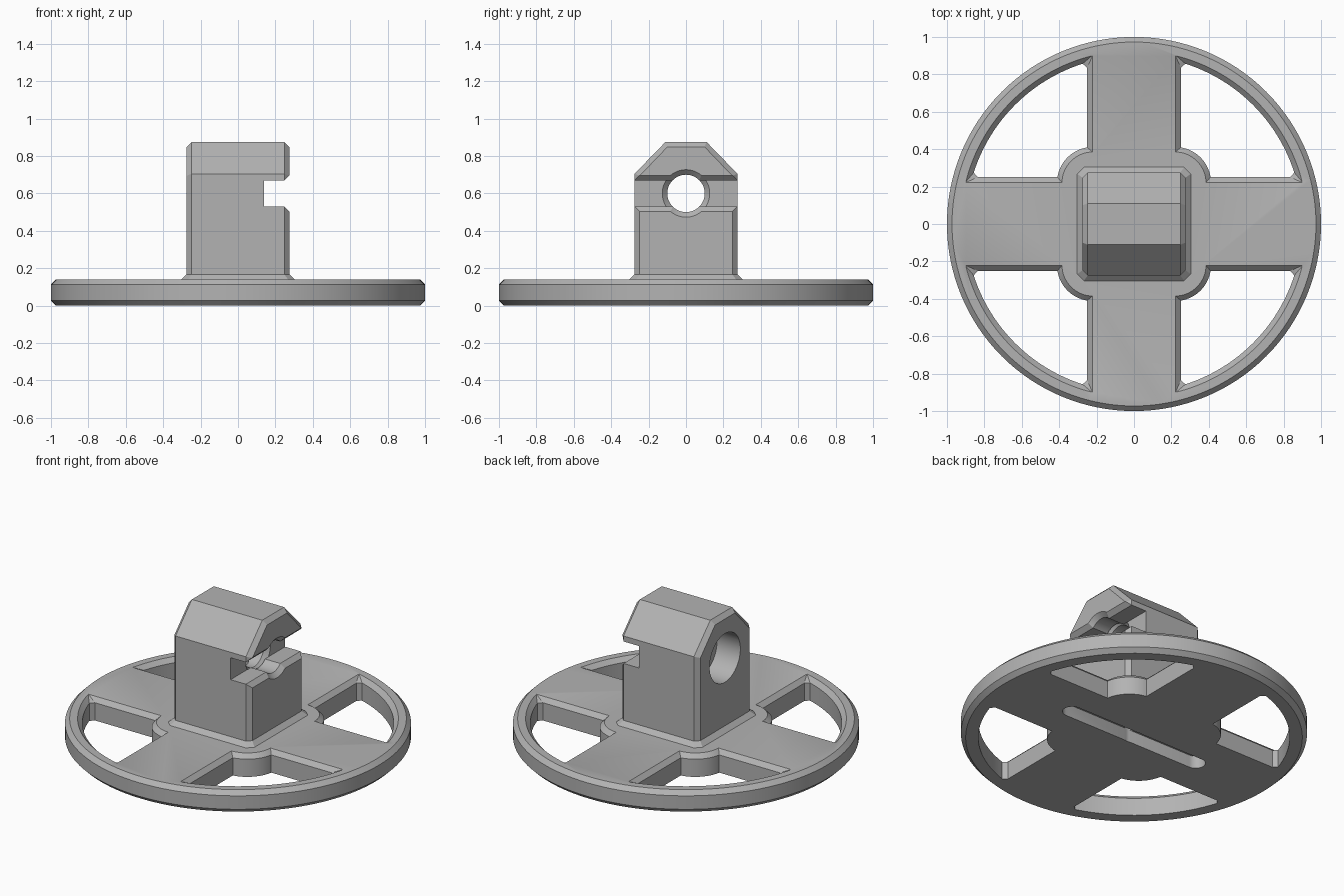
import bpy
import bmesh
from math import sin, cos, asin, acos, pi, sqrt
from mathutils import Matrix

if "Cube" in bpy.data.objects:
    bpy.data.objects.remove(bpy.data.objects["Cube"])

grey = bpy.data.materials.new("plain grey")
grey.use_nodes = True
COLOUR = (0.45, 0.45, 0.45, 1)
grey.diffuse_color = COLOUR
grey.node_tree.nodes["Principled BSDF"].inputs["Base Color"].default_value = COLOUR

CH = 0.027          # chamfer used on every edge
TOP = 0.14          # top of the wheel


def loft(name, rings, matrix=Matrix()):
    """Closed solid through rings of matching points."""
    bm = bmesh.new()
    loops = [[bm.verts.new(p) for p in ring] for ring in rings]
    n = len(loops[0])
    for a, b in zip(loops, loops[1:]):
        for i in range(n):
            j = (i + 1) % n
            bm.faces.new((a[i], a[j], b[j], b[i]))
    bm.faces.new(loops[0][::-1])
    bm.faces.new(loops[-1])
    bm.transform(matrix)
    bmesh.ops.recalc_face_normals(bm, faces=bm.faces)
    mesh = bpy.data.meshes.new(name)
    bm.to_mesh(mesh)
    bm.free()
    mesh.materials.append(grey)
    obj = bpy.data.objects.new(name, mesh)
    bpy.context.collection.objects.link(obj)
    return obj


def lathe(name, profile, sides, matrix=Matrix()):
    """Solid of revolution about z from (height, radius) pairs."""
    turns = [2 * pi * i / sides for i in range(sides)]
    return loft(name, [[(r * cos(t), r * sin(t), z) for t in turns]
                       for z, r in profile], matrix)


def combine(target, others, operation):
    """Apply booleans and remove the helpers."""
    for other in others:
        other.hide_render = True
        mod = target.modifiers.new("combine", 'BOOLEAN')
        mod.operation = operation
        mod.solver = 'EXACT'
        mod.object = other
    graph = bpy.context.evaluated_depsgraph_get()
    mesh = bpy.data.meshes.new_from_object(target.evaluated_get(graph))
    target.modifiers.clear()
    target.data = mesh
    for other in others:
        bpy.data.objects.remove(other)


def window_outline(d, z):
    """Window between two spokes, the rim and the hub lobe, widened by d."""
    arm, rim, lobe, mid = 0.25 - d, 0.90 + d, 0.192 - d, 0.22
    clip = CH - d + 0.002
    t0 = asin(arm / rim)
    reach = sqrt(rim ** 2 - arm ** 2) - clip
    pts = [(reach, arm)]
    a, b = t0 + clip, pi / 2 - t0 - clip
    pts += [(rim * cos(a + (b - a) * i / 24), rim * sin(a + (b - a) * i / 24))
            for i in range(25)]
    pts.append((arm, reach))
    a = acos((arm - mid) / lobe)
    b = asin((arm - mid) / lobe)
    pts += [(mid + lobe * cos(a + (b - a) * i / 16),
             mid + lobe * sin(a + (b - a) * i / 16)) for i in range(17)]
    return [(x, y, z) for x, y in pts]


# Rim, spokes and hub: a chamfered disc with four windows
wheel = lathe("wheel_with_post", [(0, 1 - CH), (CH, 1), (TOP - CH, 1), (TOP, 1 - CH)], 128)
windows = [loft("window_cutter",
                [window_outline(0, -0.1), window_outline(0, TOP - CH),
                 window_outline(CH, TOP), window_outline(CH, 0.2)],
                Matrix.Rotation(q * pi / 2, 4, 'Z')) for q in range(4)]
combine(wheel, windows, 'DIFFERENCE')


# Post: gabled profile with chamfered ends
def post_profile(x, side, shoulder, ridge, top):
    return [(x, -side, 0.1), (x, side, 0.1), (x, side, shoulder),
            (x, ridge, top), (x, -ridge, top), (x, -side, shoulder)]


HALF = 0.275
full = (HALF, 0.705, 0.11, 0.875)
inset = (HALF - CH, 0.694, 0.10, 0.848)
post = loft("post", [post_profile(-HALF, *inset), post_profile(CH - HALF, *full),
                     post_profile(HALF - CH, *full), post_profile(HALF, *inset)])


# Sloped foot around the post
def octagon(h, c, z):
    return [(h, c - h, z), (h, h - c, z), (h - c, h, z), (c - h, h, z),
            (-h, h - c, z), (-h, c - h, z), (c - h, -h, z), (h - c, -h, z)]


foot = loft("foot", [octagon(0.304, 0.036, 0.1), octagon(0.304, 0.036, TOP),
                     octagon(HALF - 0.001, CH, TOP + CH + 0.001)])
combine(wheel, [post, foot], 'UNION')

# Side slot with flared lips
slot_profile = [(0.14, 0.53), (HALF - CH, 0.53), (0.30, 0.478),
                (0.30, 0.722), (HALF - CH, 0.67), (0.14, 0.67)]
slot = loft("slot_cutter", [[(x, y, z) for x, z in slot_profile] for y in (-0.4, 0.4)])

# Stepped cross bore along x
along_x = Matrix.Translation((0, 0, 0.6)) @ Matrix.Rotation(pi / 2, 4, 'Y')
bore = lathe("bore_cutter", [(-0.3, 0.155), (-0.11, 0.155), (-0.11, 0.1), (0.14 - CH, 0.1),
                             (0.14, 0.1 + CH), (0.141, 0.1), (HALF - CH, 0.1),
                             (0.30, 0.152)], 64, along_x)

# Round-ended groove underneath and the vertical hole above it
groove_end, groove_r = 0.465, 0.057
outline = []
for i in range(34):
    side = 1 if i < 17 else -1
    t = -pi / 2 + pi * (i % 17) / 16
    outline.append((side * (groove_end + groove_r * cos(t)), side * groove_r * sin(t)))
groove = loft("groove_cutter", [[(x, y, z) for x, y in outline] for z in (-0.1, 0.08)])
hole = lathe("hole_cutter", [(-0.1, 0.06), (0.56, 0.06)], 32)
combine(wheel, [slot, bore, groove, hole], 'DIFFERENCE')

# Smooth round walls, crisp edges
bpy.ops.object.select_all(action='DESELECT')
wheel.select_set(True)
bpy.context.view_layer.objects.active = wheel
bpy.ops.object.shade_smooth_by_angle(angle=pi / 7)
